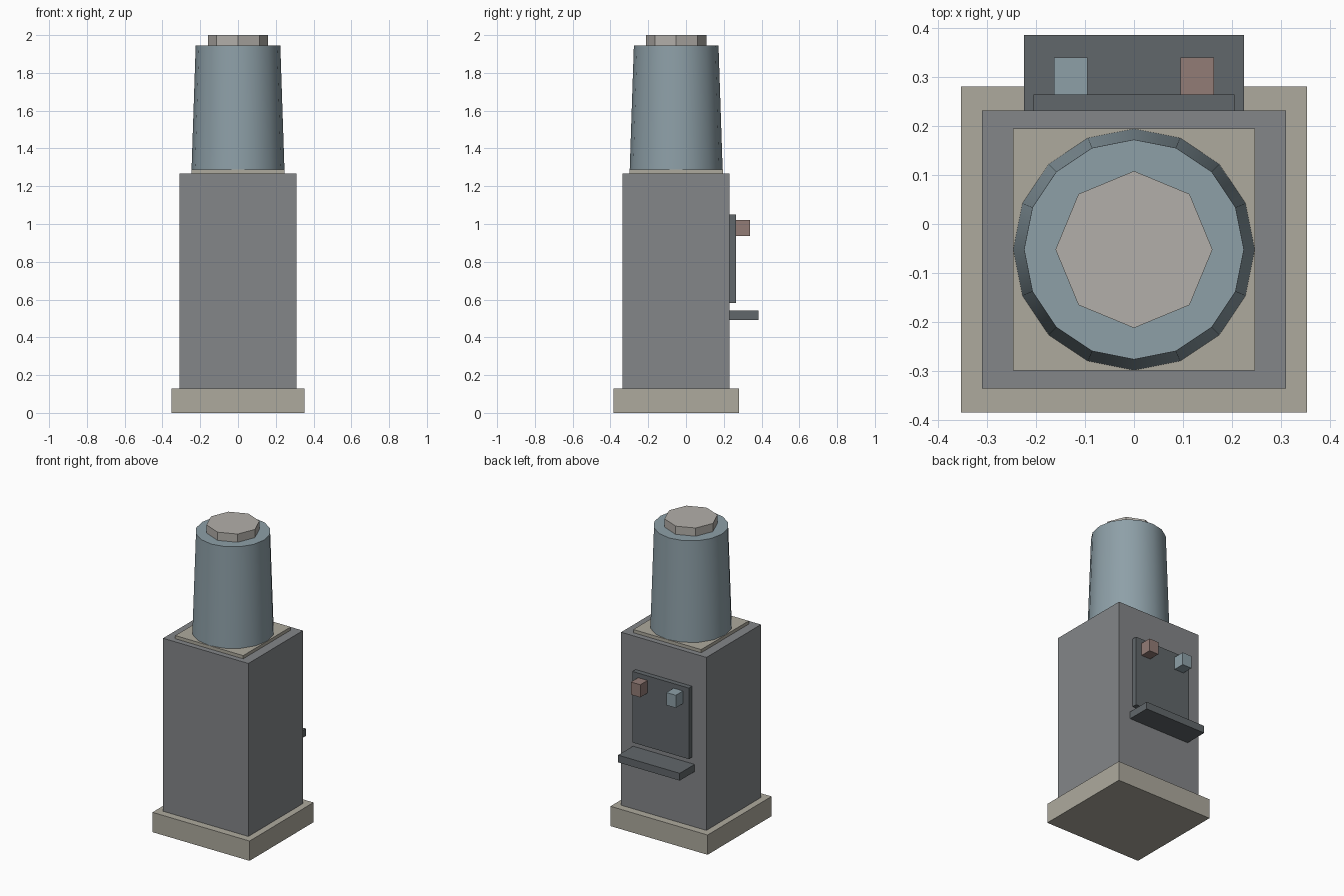
import bpy
from math import radians

if "Cube" in bpy.data.objects:
    bpy.data.objects.remove(bpy.data.objects["Cube"])

AXIS_Y = -0.052  # vertical axis of cabinet and bottle


def material(name, rgb):
    m = bpy.data.materials.new(name)
    m.diffuse_color = (*rgb, 1)
    m.use_nodes = True
    m.node_tree.nodes["Principled BSDF"].inputs["Base Color"].default_value = m.diffuse_color
    return m


STONE = material("warm_grey", (0.42, 0.40, 0.34))
STEEL = material("cabinet_grey", (0.23, 0.24, 0.25))
DARK = material("dark_grey", (0.12, 0.135, 0.145))
BLUE = material("bottle_blue", (0.27, 0.35, 0.39))
RED = material("hot_red", (0.29, 0.20, 0.18))
CAP = material("cap_grey", (0.45, 0.43, 0.40))


def box(name, x, y, z, mat):
    """Box from (min, max) pairs."""
    bpy.ops.mesh.primitive_cube_add(size=1, location=[sum(r) / 2 for r in (x, y, z)])
    ob = bpy.context.object
    ob.name = name
    ob.scale = [r[1] - r[0] for r in (x, y, z)]
    bpy.ops.object.transform_apply(location=False, rotation=False, scale=True)
    ob.data.materials.append(mat)
    return ob


def centred_box(name, hx, hy, z, mat):
    return box(name, (-hx, hx), (AXIS_Y - hy, AXIS_Y + hy), z, mat)


def tapered(name, sides, r0, r1, z, mat):
    bpy.ops.mesh.primitive_cone_add(vertices=sides, radius1=r0, radius2=r1, depth=z[1] - z[0],
                                    location=(0, AXIS_Y, sum(z) / 2))
    ob = bpy.context.object
    ob.name = name
    ob.data.materials.append(mat)
    return ob


# cabinet
centred_box("base_plinth", 0.353, 0.332, (0, 0.13), STONE)
centred_box("cabinet", 0.31, 0.283, (0.13, 1.267), STEEL)
centred_box("bottle_seat", 0.247, 0.247, (1.267, 1.288), STONE)

# bottle and its cap
tapered("bottle", 16, 0.246, 0.224, (1.288, 1.946), BLUE)
bpy.ops.object.shade_smooth_by_angle(angle=radians(30))
tapered("bottle_cap", 8, 0.16, 0.16, (1.946, 2.0), CAP)

# dispenser on the back
box("tap_panel", (-0.205, 0.205), (0.231, 0.264), (0.583, 1.05), DARK)
box("drip_tray", (-0.224, 0.224), (0.231, 0.385), (0.493, 0.541), DARK)
for name, cx, mat in (("cold_tap", -0.129, BLUE), ("hot_tap", 0.129, RED)):
    box(name, (cx - 0.034, cx + 0.034), (0.264, 0.339), (0.937, 1.02), mat)
